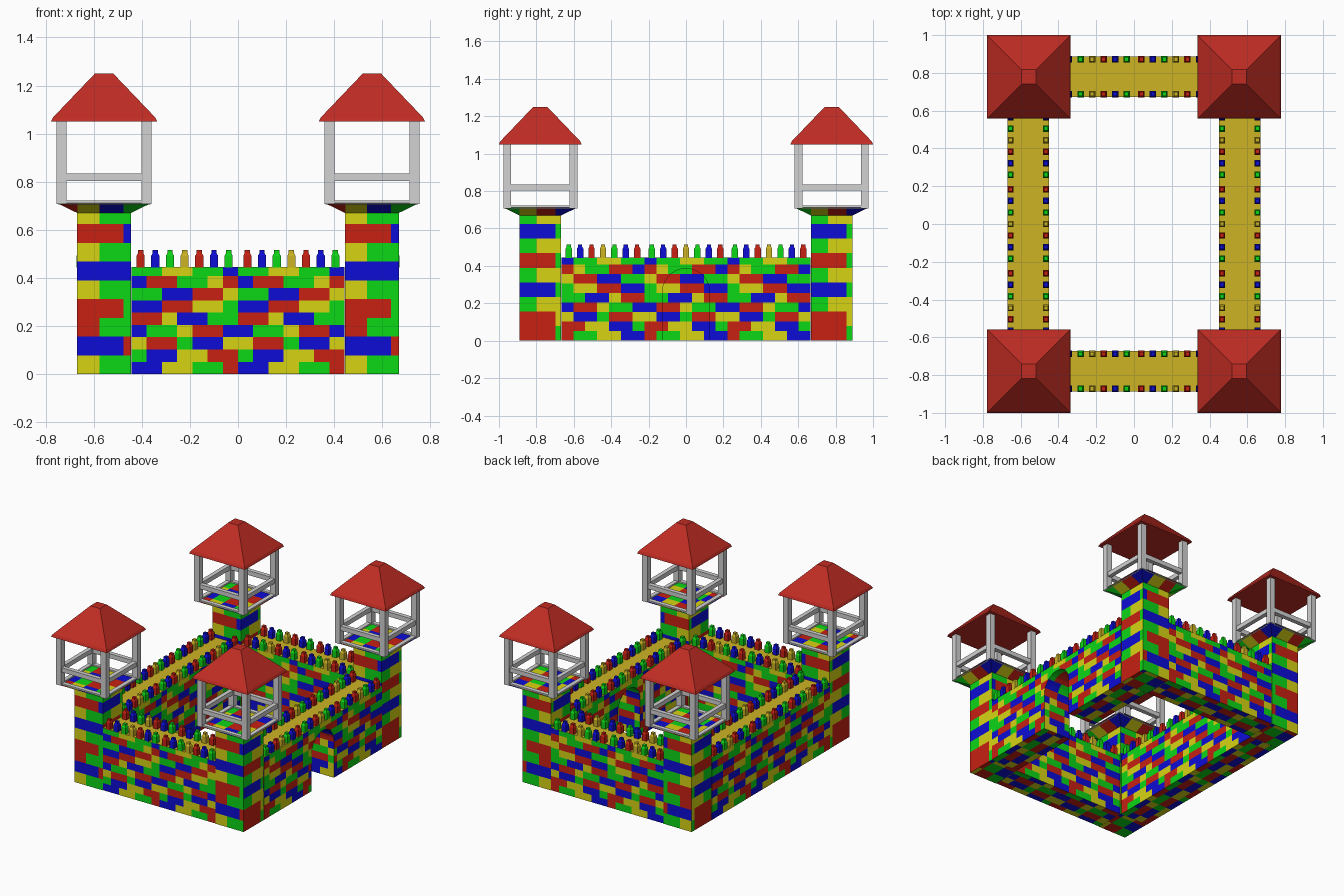
import bpy, bmesh, math
from mathutils import Matrix, Vector

if "Cube" in bpy.data.objects:
    bpy.data.objects.remove(bpy.data.objects["Cube"])


def lin(c):
    c /= 255
    return c / 12.92 if c <= 0.04045 else ((c + 0.055) / 1.055) ** 2.4


COLOURS = {"R": ("brick red", 200, 32, 18), "G": ("brick green", 12, 215, 22),
           "B": ("brick blue", 12, 12, 215), "Y": ("brick yellow", 215, 212, 18),
           "O": ("walkway gold", 205, 180, 36), "W": ("light grey", 210, 210, 210),
           "T": ("roof red", 192, 44, 35)}
KEYS = "RGBYOWT"
MATS = []
for k in KEYS:
    n, r, g, b = COLOURS[k]
    m = bpy.data.materials.new(n)
    m.diffuse_color = (lin(r), lin(g), lin(b), 1)
    m.use_nodes = True
    m.node_tree.nodes["Principled BSDF"].inputs["Base Color"].default_value = m.diffuse_color
    MATS.append(m)


def finish(bm, name, matrix):
    bmesh.ops.recalc_face_normals(bm, faces=bm.faces[:])
    me = bpy.data.meshes.new(name)
    bm.to_mesh(me)
    bm.free()
    for m in MATS:
        me.materials.append(m)
    ob = bpy.data.objects.new(name, me)
    ob.matrix_world = matrix
    bpy.context.collection.objects.link(ob)
    return ob


def loft(bm, cx, cy, levels, key="R"):
    """Square rings (z, half width) joined into a closed solid."""
    rings = [[bm.verts.new((cx + sx * h, cy + sy * h, z))
              for sx, sy in ((-1, -1), (1, -1), (1, 1), (-1, 1))] for z, h in levels]
    faces = [bm.faces.new(rings[0][::-1]), bm.faces.new(rings[-1])]
    for a, b in zip(rings, rings[1:]):
        faces += [bm.faces.new((a[i], a[(i + 1) % 4], b[(i + 1) % 4], b[i])) for i in range(4)]
    for f in faces:
        f.material_index = KEYS.index(key)


def box(bm, lo, hi, key):
    size = Vector(hi) - Vector(lo)
    mat = Matrix.Translation((Vector(lo) + Vector(hi)) / 2) @ Matrix.Diagonal((*size, 1))
    vs = bmesh.ops.create_cube(bm, size=1, matrix=mat)["verts"]
    for f in {f for v in vs for f in v.link_faces}:
        f.material_index = KEYS.index(key)


def cut(bm, axis, values):
    """Slice the mesh into brick cells along one axis."""
    no = Vector((axis == 0, axis == 1, axis == 2))
    for v in values:
        bmesh.ops.bisect_plane(bm, geom=bm.verts[:] + bm.edges[:] + bm.faces[:],
                               dist=1e-5, plane_co=no * v, plane_no=no)


# ---- walls: brick courses repeat every seven half bricks
SEG, ROW, TOP = 0.444, 0.051, 0.445
HALF = SEG / 7
COURSES = ["BBYYGGR", "GBBYYRR", "YRRGBBY", "BGGYRRB", "RRYBBGG",
           "BBRRYYG", "GGBBRRY", "BRRGGYR", "GGYYGGB"]


def wall(name, segs, cx, cy, angle, thick, gate=False):
    L = segs * SEG / 2
    place = Matrix.Translation((cx, cy, 0)) @ Matrix.Rotation(angle, 4, "Z")
    pts = [(L, 0), (L, TOP), (-L, TOP), (-L, 0)]
    if gate:
        r = 0.126
        pts += [(-r, 0)] + [(-r * math.cos(a * math.pi / 14), 0.26 + r * math.sin(a * math.pi / 14))
                            for a in range(15)] + [(r, 0)]
    bm = bmesh.new()
    f = bm.faces.new([bm.verts.new((u, -thick, z)) for u, z in pts])
    ext = bmesh.ops.extrude_face_region(bm, geom=[f])["geom"]
    bmesh.ops.translate(bm, vec=(0, 2 * thick, 0),
                        verts=[g for g in ext if isinstance(g, bmesh.types.BMVert)])
    bmesh.ops.recalc_face_normals(bm, faces=bm.faces[:])
    cut(bm, 2, [ROW * i for i in range(1, 9)])
    cut(bm, 0, [-L + HALF * i for i in range(1, segs * 7)])
    cut(bm, 1, [-HALF, 0, HALF])
    for f in bm.faces:
        c, n = f.calc_center_median(), f.normal
        if c.z > TOP - 0.001:
            f.material_index = KEYS.index("O")
            continue
        if abs(n.y) > 0.5:
            row, pos = c.z / ROW, c.x + L
        elif c.z < 0.001:
            row, pos = (c.y + thick) / HALF + 1, c.x + L
        else:
            row, pos = c.z / ROW, c.y + thick
        f.material_index = KEYS.index(COURSES[int(row) % 9][int(pos / HALF) % 7])
    finish(bm, name, place)

    # ---- studded battlements along both edges
    bm = bmesh.new()
    for s in range(segs):
        for i, key in enumerate("RBGORBG"):
            u = -L + SEG * (s + 0.5) + (i - 3) * 0.061
            for v in (-thick + 0.016, thick - 0.016):
                loft(bm, u, v, [(TOP - 0.002, 0.017), (0.492, 0.017), (0.502, 0.011), (0.515, 0.011)], key)
    finish(bm, name + "_battlements", place)


wall("front_wall", 2, 0, -0.78, 0, 0.108)
wall("back_wall", 2, 0, 0.78, 0, 0.108)
wall("left_wall", 3, -0.56, 0, -math.pi / 2, 0.11)
wall("right_wall_with_gate", 3, 0.56, 0, -math.pi / 2, 0.11, gate=True)

# ---- towers
T_ROW = 0.078
FRONT = ["YGG", "BBR", "RGG", "RRG", "YGG", "BBB", "YGG", "RRB", "YGG"]
SIDE = ["RRG", "RRY", "GYY", "BBG", "GYY", "RRG", "GYY", "BBG", "GYY"]


def tower(label, cx, cy):
    place = Matrix.Translation((cx, cy, 0))
    # brick shaft with flared head
    bm = bmesh.new()
    loft(bm, 0, 0, [(0, 0.112), (0.67, 0.112), (0.712, 0.198)])
    cut(bm, 2, [T_ROW * i for i in range(1, 9)])
    for axis in (0, 1):
        cut(bm, axis, [-0.11, -0.02, 0.08])
    bm.normal_update()
    for f in bm.faces:
        c, n = f.calc_center_median(), f.normal
        i = [int(c[a] > -0.11) + int(c[a] > -0.02) + int(c[a] > 0.08) for a in (0, 1)]
        if c.z > 0.669 or abs(n.z) > 0.9:
            key = "RYBG"[(i[0] + 2 * i[1] + (i[1] > 1)) % 4]
        elif abs(n.y) > 0.5:
            key = FRONT[int(c.z / T_ROW)][max(i[0] - 1, 0)]
        else:
            key = SIDE[int(c.z / T_ROW)][max(i[1] - 1, 0)]
        f.material_index = KEYS.index(key)
    finish(bm, label + "_tower", place)

    # corner posts and railings
    bm = bmesh.new()
    o, w = 0.198, 0.042
    for sx in (-1, 1):
        for sy in (-1, 1):
            loft(bm, sx * (o - w / 2), sy * (o - w / 2), [(0.708, w / 2), (1.06, w / 2)], "W")
    for z0, z1 in ((0.706, 0.722), (0.803, 0.835)):
        for s in (-1, 1):
            a, b = sorted((s * (o - 0.006), s * (o - 0.036)))
            box(bm, (a, -o + w, z0), (b, o - w, z1), "W")
            box(bm, (-o + w, a, z0), (o - w, b, z1), "W")
    finish(bm, label + "_lookout_frame", place)

    # pyramid roof with a small lip
    bm = bmesh.new()
    loft(bm, 0, 0, [(1.05, 0.221), (1.068, 0.212), (1.25, 0.038)], "T")
    finish(bm, label + "_roof", place)


for fb, y in (("front", -0.779), ("back", 0.779)):
    for lr, x in (("left", -0.557), ("right", 0.557)):
        tower(fb + "_" + lr, x, y)
